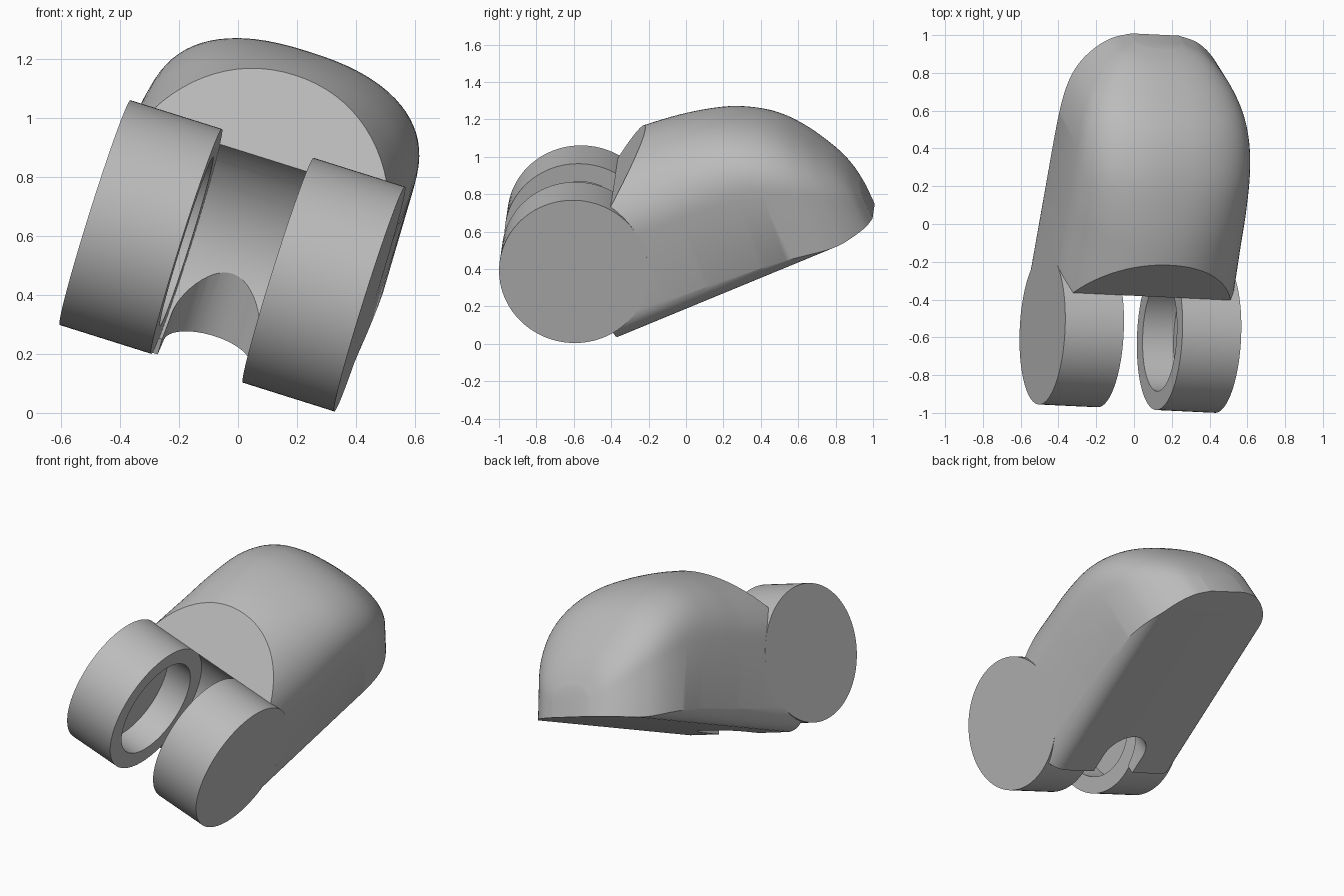
import bpy, bmesh, math
from mathutils import Matrix, Vector

cube = bpy.data.objects.get("Cube")
if cube:
    bpy.data.objects.remove(cube, do_unlink=True)

# One plain grey
grey = bpy.data.materials.new("plain_grey")
grey.use_nodes = True
GREY = (0.5, 0.5, 0.5, 1)
grey.diffuse_color = GREY
grey.node_tree.nodes["Principled BSDF"].inputs["Base Color"].default_value = GREY

# Tilted frame: x along the hinge axis, y along the body, z up from its flat base
hinge = Vector((0.953, -0.045, -0.30)).normalized()
along = Vector((0.1615, 0.912, 0.376))
along = (along - hinge * along.dot(hinge)).normalized()
FRAME = Matrix((hinge, along, hinge.cross(along))).transposed().to_4x4()
FRAME = Matrix.Translation((-0.019, -0.578, 0.533)) @ FRAME

R, BORE = 0.4, 0.3
OUT, IN, FLOOR = 0.489, 0.163, 0.335
BASE, FILLET = -0.455, 0.12


def finish(name, bm):
    """Turn a bmesh in the tilted frame into an object."""
    bmesh.ops.remove_doubles(bm, verts=bm.verts, dist=1e-5)
    bmesh.ops.dissolve_degenerate(bm, edges=bm.edges, dist=1e-6)
    bmesh.ops.recalc_face_normals(bm, faces=bm.faces)
    bm.transform(FRAME)
    mesh = bpy.data.meshes.new(name)
    bm.to_mesh(mesh)
    bm.free()
    mesh.materials.append(grey)
    obj = bpy.data.objects.new(name, mesh)
    bpy.context.collection.objects.link(obj)
    return obj


def activate(obj):
    bpy.ops.object.select_all(action='DESELECT')
    obj.select_set(True)
    bpy.context.view_layer.objects.active = obj


def smooth(obj):
    activate(obj)
    bpy.ops.object.shade_smooth_by_angle(angle=math.radians(32))


def cut(obj, cutter):
    cutter.hide_render = True
    mod = obj.modifiers.new("cut", 'BOOLEAN')
    mod.operation, mod.solver, mod.object = 'DIFFERENCE', 'EXACT', cutter
    activate(obj)
    bpy.ops.object.modifier_apply(modifier=mod.name)
    bpy.data.objects.remove(cutter, do_unlink=True)


def catmull(rows, steps):
    """Smooth rows of numbers into a denser list."""
    result = []
    for i in range(len(rows) - 1):
        p, q = rows[max(i - 1, 0)], rows[i]
        r, s = rows[i + 1], rows[min(i + 2, len(rows) - 1)]
        for k in range(steps):
            t = k / steps
            result.append([b + t * (c - a) / 2 + t * t * (a - 2.5 * b + 2 * c - d / 2)
                           + t ** 3 * (1.5 * (b - c) + (d - a) / 2)
                           for a, b, c, d in zip(p, q, r, s)])
    return result + [list(rows[-1])]


def section(y, width, top, dome, power):
    """Half outline: flat base, filleted lower edge, side wall, domed top."""
    pts = []
    for k in range(9):
        t = k / 8 * math.pi / 2
        x = min(width, OUT - FILLET + FILLET * math.sin(t))
        lift = max(0, x - OUT + FILLET)
        pts.append((x, BASE + FILLET - math.sqrt(max(0, FILLET ** 2 - lift ** 2))))
    for k in range(21):
        t = k / 20 * math.pi / 2
        pts.append((width * math.cos(t) ** (2 / power) if k < 20 else 0,
                    top - dome + dome * math.sin(t) ** (2 / power)))
    mirrored = [(-x, z) for x, z in reversed(pts[:-1])]
    return [Vector((x, y, z)) for x, z in pts + mirrored]


# Body: position, half width, top height, dome height, dome squareness
stations = [
    (0.05, 0.489, 0.46, 0.40, 2.0),
    (0.35, 0.489, 0.46, 0.40, 2.0),
    (0.60, 0.487, 0.445, 0.40, 2.05),
    (0.80, 0.484, 0.415, 0.38, 2.2),
    (1.00, 0.477, 0.36, 0.36, 2.4),
    (1.15, 0.462, 0.29, 0.34, 2.4),
    (1.265, 0.432, 0.205, 0.32, 2.4),
    (1.355, 0.385, 0.10, 0.28, 2.4),
    (1.42, 0.335, 0.00, 0.24, 2.4),
    (1.47, 0.28, -0.09, 0.20, 2.4),
    (1.505, 0.22, -0.18, 0.15, 2.4),
    (1.53, 0.13, -0.28, 0.08, 2.4),
]
bm = bmesh.new()
rings = [[bm.verts.new(p) for p in section(*s)] for s in catmull(stations, 5)]
for a, b in zip(rings, rings[1:]):
    for i in range(len(a)):
        j = (i + 1) % len(a)
        bm.faces.new((a[i], a[j], b[j], b[i]))
bm.faces.new(rings[0])
bm.faces.new(rings[-1])
bmesh.ops.remove_doubles(bm, verts=bm.verts, dist=1e-5)
# Sloping face at the front of the body
slope = math.radians(37)
bmesh.ops.bisect_plane(bm, geom=bm.verts[:] + bm.edges[:] + bm.faces[:],
                       plane_co=(0, 0.32, 0.24),
                       plane_no=(0, -math.sin(slope), math.cos(slope)),
                       clear_outer=True)
bmesh.ops.holes_fill(bm, edges=[e for e in bm.edges if e.is_boundary], sides=0)
body = finish("body", bm)

# Round socket around the hinge axis
bm = bmesh.new()
bmesh.ops.create_cone(bm, cap_ends=True, segments=96, radius1=R - 0.001,
                      radius2=R - 0.001, depth=1.4,
                      matrix=Matrix.Rotation(math.pi / 2, 4, 'Y'))
cut(body, finish("socket_cutter", bm))

# Round-ended notch through the base
bm = bmesh.new()
NOTCH = 0.152
outline = [(NOTCH, -0.3)]
for k in range(25):
    t = k / 24 * math.pi
    outline.append((NOTCH * math.cos(t), 0.185 + NOTCH * math.sin(t)))
outline.append((-NOTCH, -0.3))
face = bm.faces.new([bm.verts.new((x, y, -0.7)) for x, y in outline])
grown = bmesh.ops.extrude_face_region(bm, geom=[face])["geom"]
bmesh.ops.translate(bm, vec=(0, 0, 0.65),
                    verts=[g for g in grown if isinstance(g, bmesh.types.BMVert)])
cut(body, finish("notch_cutter", bm))
smooth(body)

# Two hinge knuckles, closed outside and bored from the inside
for side, name in ((1, "left_knuckle"), (-1, "right_knuckle")):
    bm = bmesh.new()
    profile = [(OUT, 0), (OUT, R), (IN, R), (IN, BORE), (FLOOR, BORE), (FLOOR, 0)]
    verts = [bm.verts.new((side * x, 0, r)) for x, r in profile]
    edges = [bm.edges.new(pair) for pair in zip(verts, verts[1:])]
    bmesh.ops.spin(bm, geom=verts + edges, cent=(0, 0, 0), axis=(1, 0, 0),
                   angle=2 * math.pi, steps=96)
    smooth(finish(name, bm))
